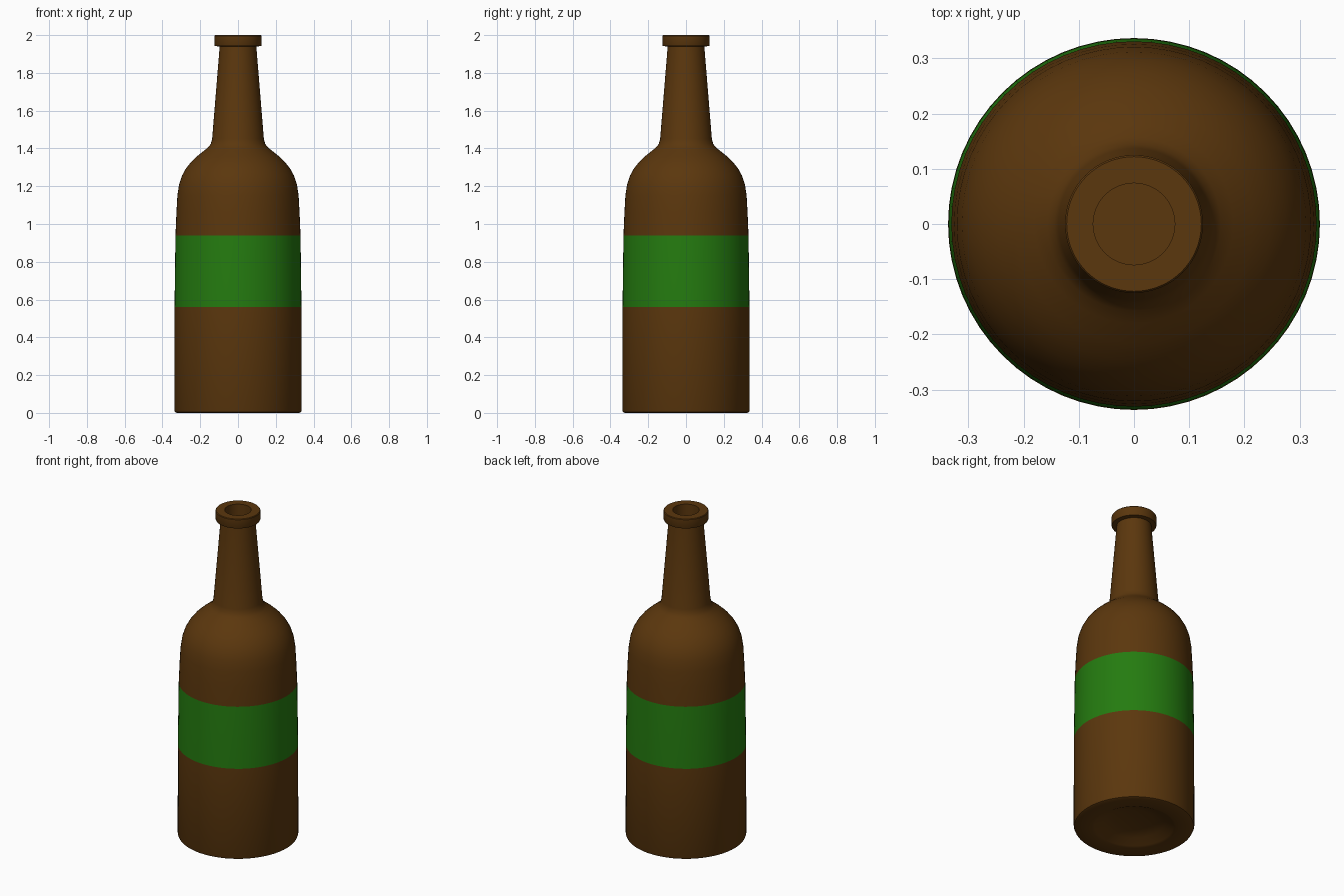
import bpy, bmesh, math

if "Cube" in bpy.data.objects:
    bpy.data.objects.remove(bpy.data.objects["Cube"])

SEG = 64


def material(name, rgb):
    m = bpy.data.materials.new(name)
    m.diffuse_color = (*rgb, 1)
    m.use_nodes = True
    m.node_tree.nodes["Principled BSDF"].inputs["Base Color"].default_value = m.diffuse_color
    return m


brown = material("brown_glass", (0.105, 0.038, 0.004))
green = material("green_label", (0.018, 0.20, 0.005))

# Profile (radius, height): punt, body, shoulder, neck, lip, bore
profile = [
    (0, 0.05), (0.11, 0.045), (0.17, 0.03), (0.22, 0.005), (0.235, 0),
    (0.325, 0), (0.333, 0.004), (0.337, 0.014), (0.336, 0.56),
    (0.331, 0.94), (0.326, 1.06), (0.321, 1.15), (0.312, 1.21),
    (0.297, 1.255), (0.275, 1.295), (0.247, 1.33), (0.215, 1.36),
    (0.18, 1.388), (0.157, 1.407), (0.144, 1.424), (0.137, 1.45),
    (0.097, 1.94), (0.123, 1.942), (0.125, 1.946), (0.125, 1.996),
    (0.122, 2.0), (0.074, 2.0), (0.074, 1.94), (0.076, 1.6), (0, 1.6),
]

# Lathe the profile around z
bm = bmesh.new()
verts = [bm.verts.new((r, 0, z)) for r, z in profile]
edges = [bm.edges.new(p) for p in zip(verts, verts[1:])]
bmesh.ops.spin(bm, geom=verts + edges, cent=(0, 0, 0), axis=(0, 0, 1),
               angle=2 * math.pi, steps=SEG, use_duplicate=False)
bmesh.ops.remove_doubles(bm, verts=bm.verts[:], dist=1e-5)
bmesh.ops.recalc_face_normals(bm, faces=bm.faces[:])

# Label band chosen by height
for f in bm.faces:
    f.material_index = int(0.56 < f.calc_center_median().z < 0.94)

mesh = bpy.data.meshes.new("bottle")
bm.to_mesh(mesh)
bm.free()
mesh.materials.append(brown)
mesh.materials.append(green)
bottle = bpy.data.objects.new("bottle", mesh)
bpy.context.collection.objects.link(bottle)
bpy.context.view_layer.objects.active = bottle
bottle.select_set(True)
bpy.ops.object.shade_smooth_by_angle(angle=math.radians(35))
